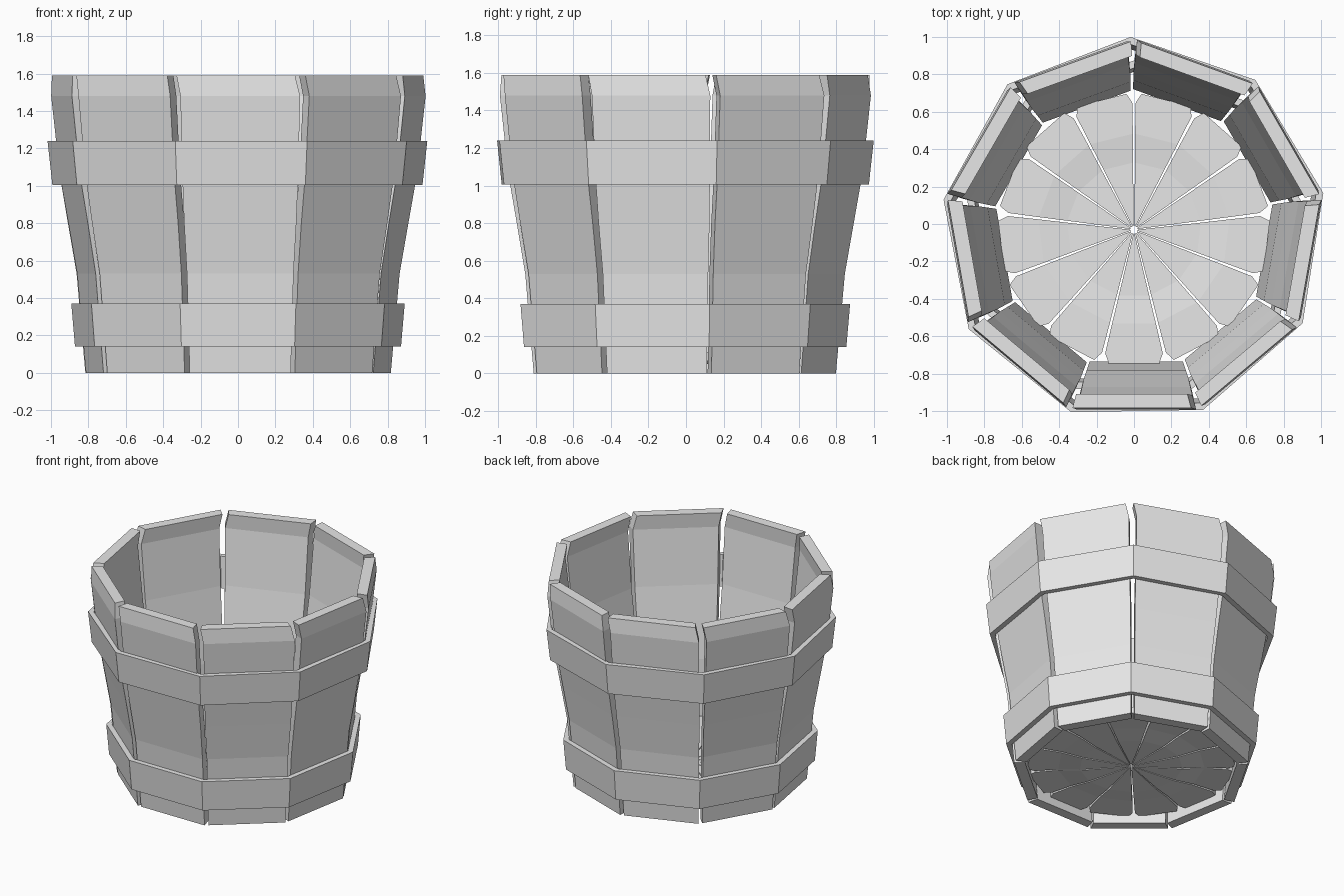
import bpy, bmesh
from math import radians, cos, sin
from mathutils import Matrix, Vector

cube = bpy.data.objects.get("Cube")
if cube:
    bpy.data.objects.remove(cube, do_unlink=True)

grey = bpy.data.materials.new("plain_grey")
grey.use_nodes = True
grey.diffuse_color = (0.8, 0.8, 0.8, 1)
grey.node_tree.nodes["Principled BSDF"].inputs["Base Color"].default_value = (0.8, 0.8, 0.8, 1)

CENTRE = Vector((0, -0.031, 0))
STAVES = 9
WEDGES = 13


def loft(name, rings, closed=False, angle=0.0):
    """Skin a row of cross-sections, then turn the part about the tub axis."""
    bm = bmesh.new()
    rows = [[bm.verts.new(p) for p in ring] for ring in rings]
    n = len(rows[0])
    pairs = list(zip(rows, rows[1:]))
    if closed:
        pairs.append((rows[-1], rows[0]))
    else:
        bm.faces.new(rows[0])
        bm.faces.new(rows[-1])
    for a, b in pairs:
        for i in range(n):
            j = (i + 1) % n
            bm.faces.new((a[i], a[j], b[j], b[i]))
    bmesh.ops.recalc_face_normals(bm, faces=bm.faces)
    bm.transform(Matrix.Translation(CENTRE) @ Matrix.Rotation(radians(angle), 4, "Z"))
    mesh = bpy.data.meshes.new(name)
    bm.to_mesh(mesh)
    bm.free()
    mesh.materials.append(grey)
    obj = bpy.data.objects.new(name, mesh)
    bpy.context.collection.objects.link(obj)
    return obj


# Staves: height, outer distance from axis, half width, sideways shift
stave_profile = [
    (0.0, 0.78, 0.27, 0.012),
    (0.53, 0.825, 0.285, 0.012),
    (0.8, 0.87, 0.30, 0.012),
    (1.06, 0.915, 0.31, 0.012),
    (1.48, 0.96, 0.32, 0.012),
    (1.59, 0.952, 0.317, -0.012),
]
THICK = 0.075
stave_rings = []
for z, r, w, s in stave_profile:
    inner = w - 0.02
    stave_rings.append([(r, s - w, z), (r, s + w, z),
                        (r - THICK, s + inner, z), (r - THICK, s - inner, z)])
for k in range(STAVES):
    loft(f"stave_{k + 1}", stave_rings, angle=-90 + k * 360 / STAVES)


# Hoops: nine-sided bands with corners over the gaps
def hoop(name, z0, r0, z1, r1, twist, thick=0.04):
    rings = []
    for k in range(STAVES):
        a = radians(-70 + k * 360 / STAVES + twist)
        section = [(r0, z0), (r1, z1), (r1 - thick, z1), (r0 - thick, z0)]
        rings.append([(r * cos(a), r * sin(a), z) for r, z in section])
    loft(name, rings, closed=True)


hoop("lower_hoop", 0.14, 0.885, 0.37, 0.905, 0)
hoop("upper_hoop", 1.005, 1.005, 1.24, 1.031, 1)

# Floor: thirteen wedge boards, slightly dished, with clipped outer corners
wedge_profile = [
    (0.02, 0.003, 0.05),
    (0.35, 0.081, 0.05),
    (0.50, 0.117, 0.065),
    (0.66, 0.154, 0.065),
    (0.715, 0.135, 0.065),
]
wedge_rings = [[(r, -w, z), (r, w, z), (r, w, z + 0.05), (r, -w, z + 0.05)]
               for r, w, z in wedge_profile]
for k in range(WEDGES):
    loft(f"floor_board_{k + 1}", wedge_rings, angle=-90 + k * 360 / WEDGES)
